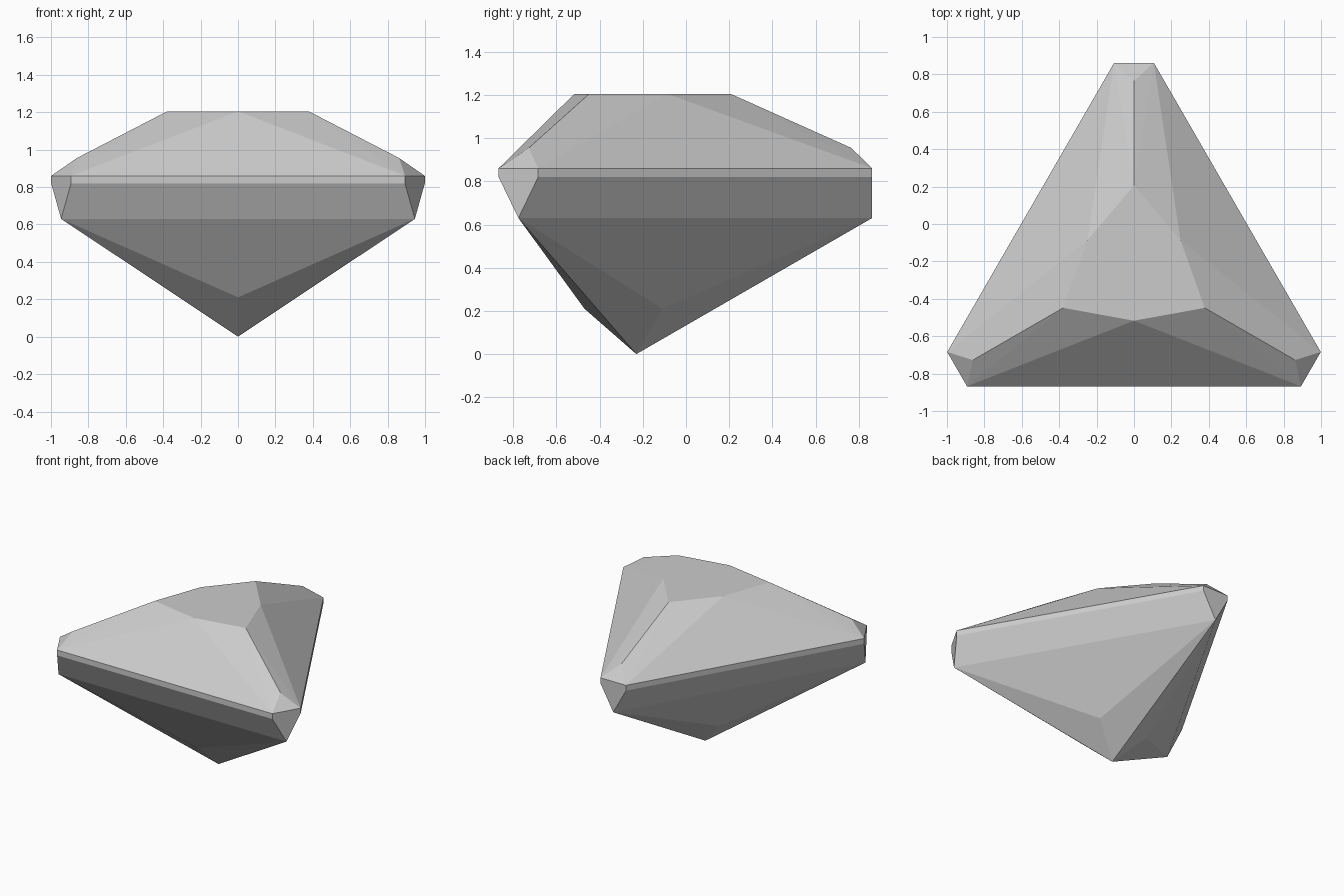
import bpy, bmesh
from math import radians, sin, cos

cube = bpy.data.objects.get("Cube")
if cube:
    bpy.data.objects.remove(cube, do_unlink=True)

CENTRE_Y = -0.23

# Gem material
grey = bpy.data.materials.new("pale grey")
grey.use_nodes = True
colour = (0.6, 0.6, 0.6, 1)
grey.diffuse_color = colour
grey.node_tree.nodes["Principled BSDF"].inputs["Base Color"].default_value = colour

# Corner points of one third of the gem, around the centre axis
third = [
    (0, 0.437, 1.205),                              # table corner
    (0, -0.287, 1.205),                             # table side
    (0, 0.995, 0.955),                              # crown corner
    (0.106, 1.092, 0.86), (-0.106, 1.092, 0.86),    # girdle top
    (0.106, 1.092, 0.82), (-0.106, 1.092, 0.82),    # girdle bottom
    (0, 1.092, 0.63),                               # pavilion corner
    (0, -0.24, 0.21),                               # pavilion side
]

bm = bmesh.new()
bm.verts.new((0, CENTRE_Y, 0))                      # bottom tip
for turn in range(3):
    a = radians(120 * turn)
    for x, y, z in third:
        bm.verts.new((x * cos(a) - y * sin(a),
                      x * sin(a) + y * cos(a) + CENTRE_Y, z))

# Wrap the points in flat facets and merge the coplanar triangles
bmesh.ops.convex_hull(bm, input=bm.verts[:])
bmesh.ops.dissolve_limit(bm, angle_limit=radians(1.5),
                         verts=bm.verts[:], edges=bm.edges[:])
bmesh.ops.recalc_face_normals(bm, faces=bm.faces[:])

mesh = bpy.data.meshes.new("triangular_gem")
bm.to_mesh(mesh)
bm.free()
mesh.materials.append(grey)
gem = bpy.data.objects.new("triangular_gem", mesh)
bpy.context.collection.objects.link(gem)
